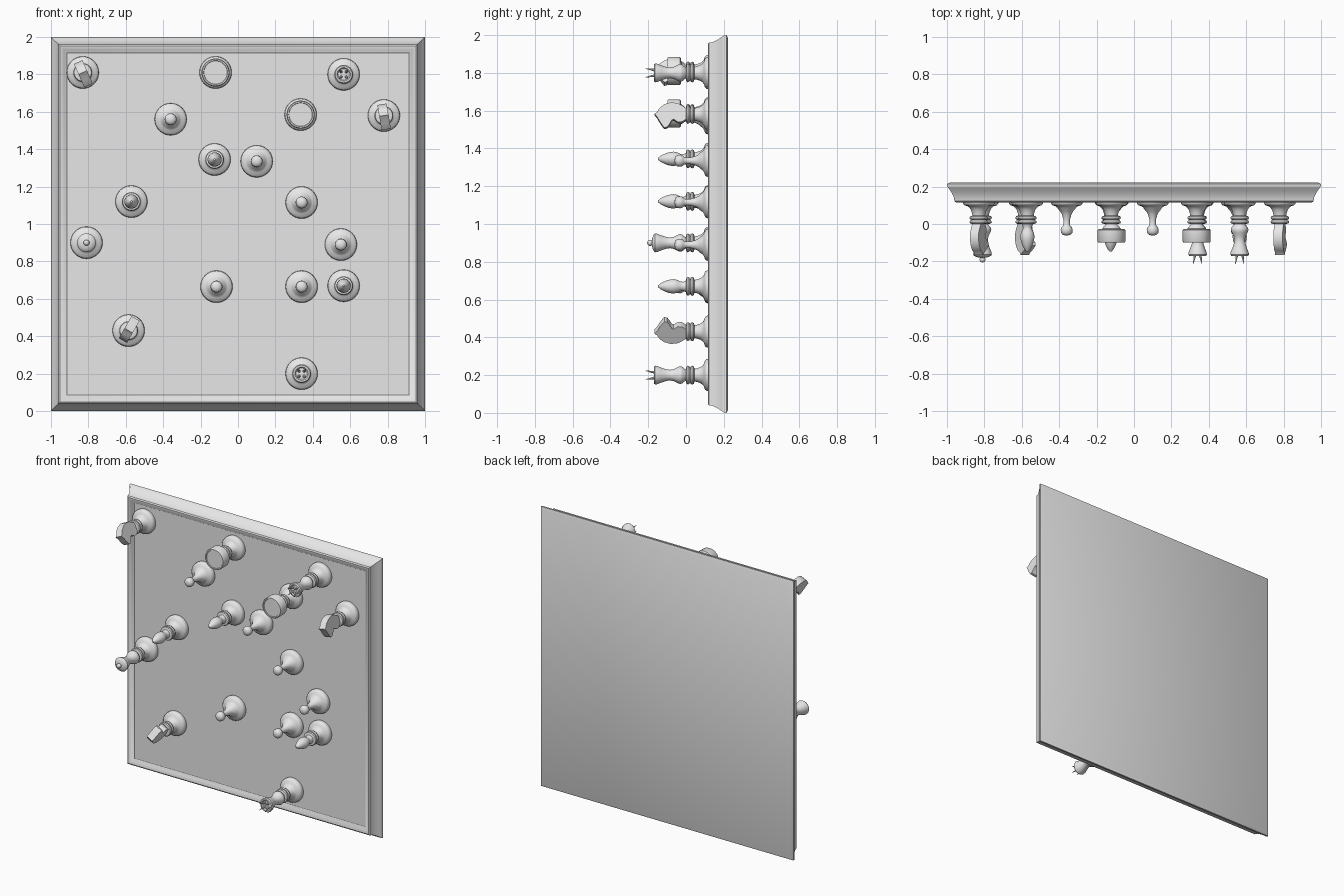
import bpy, bmesh, math
from mathutils import Matrix, Vector

cube = bpy.data.objects.get("Cube")
if cube:
    bpy.data.objects.remove(cube)

grey = bpy.data.materials.new("plain grey")
grey.use_nodes = True
COLOR = (0.8, 0.8, 0.8, 1)
grey.diffuse_color = COLOR
grey.node_tree.nodes["Principled BSDF"].inputs["Base Color"].default_value = COLOR

FIELD = 0.135  # depth of the playing surface


def finish(name, bm, matrix, angle=40):
    bmesh.ops.recalc_face_normals(bm, faces=bm.faces)
    mesh = bpy.data.meshes.new(name)
    bm.to_mesh(mesh)
    bm.free()
    mesh.materials.append(grey)
    ob = bpy.data.objects.new(name, mesh)
    bpy.context.collection.objects.link(ob)
    ob.matrix_world = matrix
    bpy.ops.object.select_all(action='DESELECT')
    ob.select_set(True)
    bpy.context.view_layer.objects.active = ob
    bpy.ops.object.shade_smooth_by_angle(angle=math.radians(angle))
    return ob


def lathe(bm, profile, sides=32, phase=0.0):
    """Turn (radius, height) points about z and cap both ends."""
    rings = []
    for r, h in profile:
        rings.append([bm.verts.new((r * math.cos(phase + math.tau * i / sides),
                                    r * math.sin(phase + math.tau * i / sides), h))
                      for i in range(sides)])
    for a, b in zip(rings, rings[1:]):
        for i in range(sides):
            j = (i + 1) % sides
            bm.faces.new((a[i], a[j], b[j], b[i]))
    bm.faces.new(rings[0])
    bm.faces.new(rings[-1])


def stand(x, z, turn=0.0):
    """Place a piece so that its height runs out of the board."""
    return (Matrix.Translation((x, FIELD, z)) @ Matrix.Rotation(math.pi / 2, 4, 'X')
            @ Matrix.Rotation(turn, 4, 'Z'))


# Board: moulded square frame around a recessed field
root2 = math.sqrt(2)
frame = [(0.985, 0.0), (1.0, 0.008), (1.0, 0.02), (0.99, 0.032), (0.975, 0.055),
         (0.963, 0.08), (0.96, 0.1), (0.952, 0.106), (0.942, 0.104), (0.93, 0.094),
         (0.918, 0.09), (0.915, 0.087)]
bm = bmesh.new()
lathe(bm, [(r * root2, h) for r, h in frame], 4, math.pi / 4)
finish("board", bm, Matrix.Translation((0, 0.222, 1)) @ Matrix.Rotation(math.pi / 2, 4, 'X'))

# Turned profiles
foot = [(0.084, 0.0), (0.086, 0.012), (0.084, 0.026), (0.076, 0.035), (0.06, 0.04),
        (0.05, 0.048), (0.042, 0.06), (0.036, 0.078)]
collar = [(0.034, 0.09), (0.046, 0.094), (0.05, 0.102), (0.046, 0.11), (0.038, 0.113),
          (0.046, 0.117), (0.05, 0.125), (0.046, 0.132), (0.03, 0.136)]
pawn = foot[:-1] + [(0.034, 0.068), (0.025, 0.085), (0.018, 0.11), (0.017, 0.135), (0.02, 0.145),
                    (0.028, 0.153), (0.032, 0.166), (0.03, 0.182), (0.022, 0.192), (0.008, 0.196)]
bishop = foot + collar + [(0.024, 0.15), (0.025, 0.163), (0.034, 0.18), (0.038, 0.2),
                          (0.036, 0.22), (0.028, 0.245), (0.017, 0.268), (0.005, 0.283)]
royal = foot + collar + [(0.033, 0.142), (0.044, 0.154), (0.047, 0.166), (0.042, 0.18),
                         (0.032, 0.2), (0.028, 0.22), (0.031, 0.24), (0.039, 0.264),
                         (0.048, 0.286), (0.05, 0.298), (0.045, 0.305)]
queen = royal + [(0.036, 0.305), (0.03, 0.298)]
king = royal + [(0.03, 0.312), (0.012, 0.316)]
rook = foot + collar + [(0.042, 0.15), (0.048, 0.16), (0.07, 0.163), (0.075, 0.168), (0.075, 0.226),
                        (0.071, 0.234), (0.064, 0.234), (0.062, 0.229)]


def turned(name, profile, spots, extra=None):
    for n, (x, z) in enumerate(spots, 1):
        bm = bmesh.new()
        lathe(bm, profile)
        if extra:
            extra(bm)
        finish(f"{name}_{n}", bm, stand(x, z))


def crown_points(bm):
    for i in range(4):
        a = math.tau * (i + 0.5) / 4
        lean = Matrix.Rotation(a, 4, 'Z') @ Matrix.Translation((0.026, 0, 0.323)) @ Matrix.Rotation(0.25, 4, 'Y')
        bmesh.ops.create_cone(bm, cap_ends=True, segments=8, radius1=0.008, radius2=0.001,
                              depth=0.055, matrix=lean)


def top_ball(bm):
    bmesh.ops.create_uvsphere(bm, u_segments=16, v_segments=10, radius=0.016,
                              matrix=Matrix.Translation((0, 0, 0.325)))


turned("pawn", pawn, [(-0.36, 1.56), (0.1, 1.335), (0.34, 1.115), (0.55, 0.89),
                      (-0.115, 0.665), (0.34, 0.665)])
turned("bishop", bishop, [(-0.125, 1.345), (-0.57, 1.12), (0.565, 0.67)])
turned("rook", rook, [(-0.12, 1.81), (0.335, 1.585)])
turned("queen", queen, [(0.565, 1.8), (0.34, 0.2)], crown_points)
turned("king", king, [(-0.81, 0.9)], top_ball)

# Knights: turned foot with a thick cut-out horse head, muzzle towards local +x
head = [(0.026, 0.13), (0.043, 0.155), (0.045, 0.178), (0.03, 0.2), (0.034, 0.21),
        (0.055, 0.222), (0.072, 0.235), (0.075, 0.25), (0.06, 0.262), (0.042, 0.274),
        (0.02, 0.286), (0.0, 0.302), (-0.008, 0.288), (-0.03, 0.276), (-0.05, 0.25),
        (-0.061, 0.215), (-0.056, 0.178), (-0.04, 0.15), (-0.026, 0.13)]
for n, (x, z, dx, dz) in enumerate([(-0.83, 1.81, 0.4, -0.9), (0.78, 1.58, 0.17, -0.98),
                                    (-0.585, 0.43, 0.5, 0.87)], 1):
    bm = bmesh.new()
    lathe(bm, foot + collar)
    side = bm.faces.new([bm.verts.new((u, -0.025, h)) for u, h in head])
    grown = bmesh.ops.extrude_face_region(bm, geom=[side])["geom"]
    bmesh.ops.translate(bm, vec=Vector((0, 0.05, 0)),
                        verts=[v for v in grown if isinstance(v, bmesh.types.BMVert)])
    finish(f"knight_{n}", bm, stand(x, z, math.atan2(dz, dx)))
